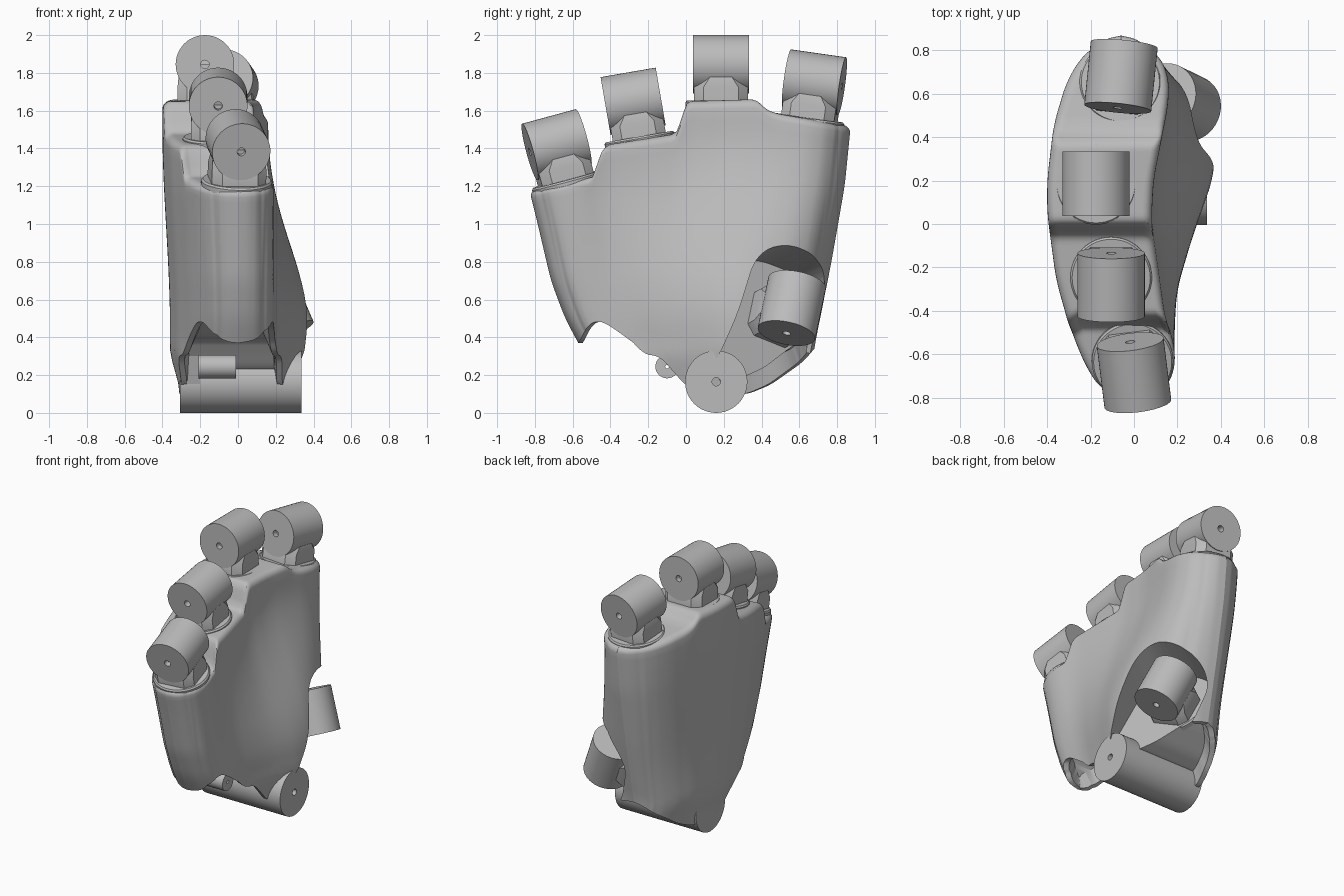
import bpy, bmesh, math
from mathutils import Matrix, Vector

cube = bpy.data.objects.get("Cube")
if cube:
    bpy.data.objects.remove(cube)

grey = bpy.data.materials.new("matte grey")
grey.use_nodes = True
colour = (0.5, 0.5, 0.5, 1)
grey.diffuse_color = colour
grey.node_tree.nodes["Principled BSDF"].inputs["Base Color"].default_value = colour


def make(name, bm, matrix=None):
    bmesh.ops.remove_doubles(bm, verts=bm.verts, dist=0.0002)
    bmesh.ops.recalc_face_normals(bm, faces=bm.faces)
    mesh = bpy.data.meshes.new(name)
    bm.to_mesh(mesh)
    bm.free()
    mesh.materials.append(grey)
    obj = bpy.data.objects.new(name, mesh)
    bpy.context.collection.objects.link(obj)
    if matrix:
        obj.matrix_world = matrix
    return obj


def smooth(obj):
    bpy.ops.object.select_all(action="DESELECT")
    obj.select_set(True)
    bpy.context.view_layer.objects.active = obj
    bpy.ops.object.shade_smooth_by_angle(angle=math.radians(35))


def loft(rings, closed=False):
    """Skin a list of equal rings; cap the ends, or join last to first."""
    bm = bmesh.new()
    loops = [[bm.verts.new(p) for p in ring] for ring in rings]
    n = len(loops[0])
    pairs = list(zip(loops, loops[1:])) + ([(loops[-1], loops[0])] if closed else [])
    for a, b in pairs:
        for i in range(n):
            j = (i + 1) % n
            bm.faces.new((a[i], a[j], b[j], b[i]))
    if not closed:
        bm.faces.new(loops[0])
        bm.faces.new(loops[-1])
    return bm


def ring(radius, height, axis, n=48):
    turns = [2 * math.pi * i / n for i in range(n)]
    flat = [(radius * math.cos(t), radius * math.sin(t)) for t in turns]
    if axis == "x":
        return [(height, a, b) for a, b in flat]
    if axis == "y":
        return [(a, height, b) for a, b in flat]
    return [(a, b, height) for a, b in flat]


def tube(radius, half, axis, hole=0.022):
    spec = [(hole, -half), (radius, -half), (radius, half), (hole, half)]
    return loft([ring(r, h, axis) for r, h in spec], closed=True)


def table(points, t, soft=0.0):
    """Interpolate a profile, averaging nearby samples to soften corners."""
    def at(q):
        if q <= points[0][0]:
            return points[0][1]
        for (a, va), (b, vb) in zip(points, points[1:]):
            if q <= b:
                return va + (vb - va) * (q - a) / (b - a)
        return points[-1][1]
    soft = max(0, min(soft, t - points[0][0], points[-1][0] - t))
    return sum(at(t + soft * k / 3) for k in range(-3, 4)) / 7


def step(a, b, t):
    t = max(0, min(1, (t - a) / (b - a)))
    return t * t * (3 - 2 * t)


# Palm profiles: stepped top, notched bottom, side taper, back and inner faces
TOP = [(-.82, 1.185), (-.5, 1.25), (-.475, 1.28), (-.46, 1.38), (-.43, 1.42),
       (-.07, 1.475), (-.035, 1.5), (-.02, 1.61), (.01, 1.65), (.38, 1.66),
       (.44, 1.605), (.5, 1.585), (.86, 1.525)]
BOTTOM = [(-.57, .37), (-.52, .415), (-.48, .46), (-.42, .49), (-.38, .475), (-.22, .31),
          (-.14, .3), (-.05, .2), (0, .14), (.1, .1), (.33, .1), (.45, .15), (.62, .27), (.68, .34)]
FRONT = [(.37, -.57), (.5, -.64), (.7, -.715), (1, -.785), (1.18, -.83)]
REAR = [(.35, .68), (.8, .77), (1.2, .84), (1.52, .872)]
BACK = [(-.82, 0), (-.81, -.08), (-.77, -.15), (-.67, -.22), (-.5, -.29), (-.25, -.36),
        (.05, -.4), (.2, -.4), (.45, -.37), (.65, -.31), (.78, -.23), (.84, -.15), (.86, -.06)]
INNER = [(-.82, 0), (-.81, .08), (-.77, .14), (-.7, .18), (-.58, .195), (-.42, .14), (0, .08),
         (.2, .09), (.4, .13), (.55, .16), (.68, .16), (.78, .11), (.84, .03), (.86, -.06)]
BULGE = [(0, 0), (.01, .08), (.03, .14), (.08, .18), (.26, .2), (.45, .28), (.55, .33),
         (.63, .365), (.73, .375), (.88, .3), (.96, .17), (.99, .04), (1, -.06)]


def palm_pair(u, z, inset):
    """Back and inner surface points at station u and height z."""
    y_top = -.82 + 1.68 * u
    w = 1 - step(.45, 1.5, z)
    xb = table(BACK, y_top, .06)
    xf = (1 - w) * table(INNER, y_top, .06) + w * table(BULGE, u, .05)
    end = min(1, (xf - xb) / .4)
    low = .05 * end * (1 - step(.1, .35, z))
    xb += end * .04 * w + low
    xf -= low
    trim = min(inset, .4 * (xf - xb))
    v = .5 + (u - .5) * (1 - inset / .8)
    y0, y1 = table(FRONT, z, .05), table(REAR, z, .05)
    y = y0 + (y1 - y0) * v
    return (xb + trim, y, z), (xf - trim, y, z)


def build_palm(stations=150, levels=26, rim=.045):
    rows = [(.07, "recess", 0), (.03, "wall", 0)]
    rows += [(0, "wall", k / levels) for k in range(levels + 1)]
    rows += [(rim * (1 - math.cos(a)), "rim", math.sin(a))
             for a in [math.pi / 2 * k / 5 for k in range(1, 6)]]
    rings = []
    for inset, kind, t in rows:
        back, inner = [], []
        for i in range(stations + 1):
            u = (1 - math.cos(math.pi * i / stations)) / 2
            top = table(TOP, -.82 + 1.68 * u, .02)
            low = table(BOTTOM, -.57 + 1.25 * u, .03)
            z = low + (top - rim - low) * t
            if kind == "recess":
                z = low + .09
            elif kind == "rim":
                z = top - rim * (1 - t)
            b, f = palm_pair(u, z, inset)
            back.append(b)
            inner.append(f)
        rings.append((back, inner))
    bm = bmesh.new()
    grid = [[[bm.verts.new(p) for p in side] for side in r] for r in rings]
    for lo, hi in zip(grid, grid[1:]):
        for s in (0, 1):
            for i in range(stations):
                bm.faces.new((lo[s][i], lo[s][i + 1], hi[s][i + 1], hi[s][i]))
        for i in (0, stations):
            bm.faces.new((lo[0][i], lo[1][i], hi[1][i], hi[0][i]))
    for back, inner in (grid[0], grid[-1]):
        for i in range(stations):
            bm.faces.new((back[i], back[i + 1], inner[i + 1], inner[i]))
    return make("palm", bm)


def frame(centre, axis, up):
    y = Vector(axis).normalized()
    x = y.cross(Vector(up)).normalized()
    rot = Matrix((x, y, x.cross(y))).transposed().to_4x4()
    return Matrix.Translation(centre) @ rot


def octagon(a, b, z, c=.05):
    quarter = [(a, b - c), (a - c, b)]
    half = quarter + [(-x, y) for x, y in reversed(quarter)]
    return [(x, y, z) for x, y in half + [(-x, -y) for x, y in half]]


def build_knuckle(name, matrix):
    # Barrel, chamfered neck and round base plate
    smooth(make(name + "_barrel", tube(.155, .148, "y"), matrix))
    neck = [(.145, .142, -.22), (.145, .142, -.12), (.14, .11, -.07), (.12, .11, 0)]
    smooth(make(name + "_neck", loft([octagon(*spec) for spec in neck]), matrix))
    plate = [(.188, -.23), (.188, -.2), (.18, -.19)]
    smooth(make(name + "_plate", loft([ring(r, z, "z") for r, z in plate]), matrix))


# Palm with thumb pocket
palm = build_palm()
thumb = frame((.2, .56, .555), (.39, -.19, -.9), (.85, .38, 0))
arc = [math.pi * k / 24 for k in range(25)]
outline = [(.04 + .26 * math.copysign(abs(math.cos(a)) ** .7, math.cos(a)),
            -.03 - .25 * abs(math.sin(a)) ** .7) for a in arc]
outline += [(-.22, .8), (.3, .8)]
cutter = make("pocket_cutter", loft([[(x, y, z) for x, y in outline] for z in (-.19, .7)]), thumb)
cutter.hide_render = True
cut = palm.modifiers.new("thumb_pocket", "BOOLEAN")
cut.operation = "DIFFERENCE"
cut.solver = "EXACT"
cut.object = cutter
bpy.context.view_layer.update()
result = bpy.data.meshes.new_from_object(palm.evaluated_get(bpy.context.evaluated_depsgraph_get()))
palm.modifiers.clear()
palm.data = result
bpy.data.objects.remove(cutter)
smooth(palm)

# Finger and thumb knuckles
fingers = {
    "little_finger": ((0, -.685, 1.42), (-.12, .96, .26)),
    "ring_finger": ((-.105, -.28, 1.65), (0, .985, .17)),
    "middle_finger": ((-.175, .185, 1.845), (0, 1, 0)),
    "index_finger": ((-.06, .68, 1.75), (.1, .98, -.14)),
}
for name, (centre, axis) in fingers.items():
    build_knuckle(name, frame(centre, axis, (0, 0, 1)))
build_knuckle("thumb", thumb)

# Wrist hinge, its side lug and tendon pin
smooth(make("wrist_hinge", tube(.165, .322, "x"), Matrix.Translation((.015, .16, .165))))
lug = [(.0, .14), (.3, .14), (.3, .33), (-.06, .33)]
make("wrist_lug", loft([[(x, y, z) for y, z in lug] for x in (-.305, -.2)]))
smooth(make("tendon_pin", tube(.062, .1, "x", .01), Matrix.Translation((-.11, -.1, .245))))
